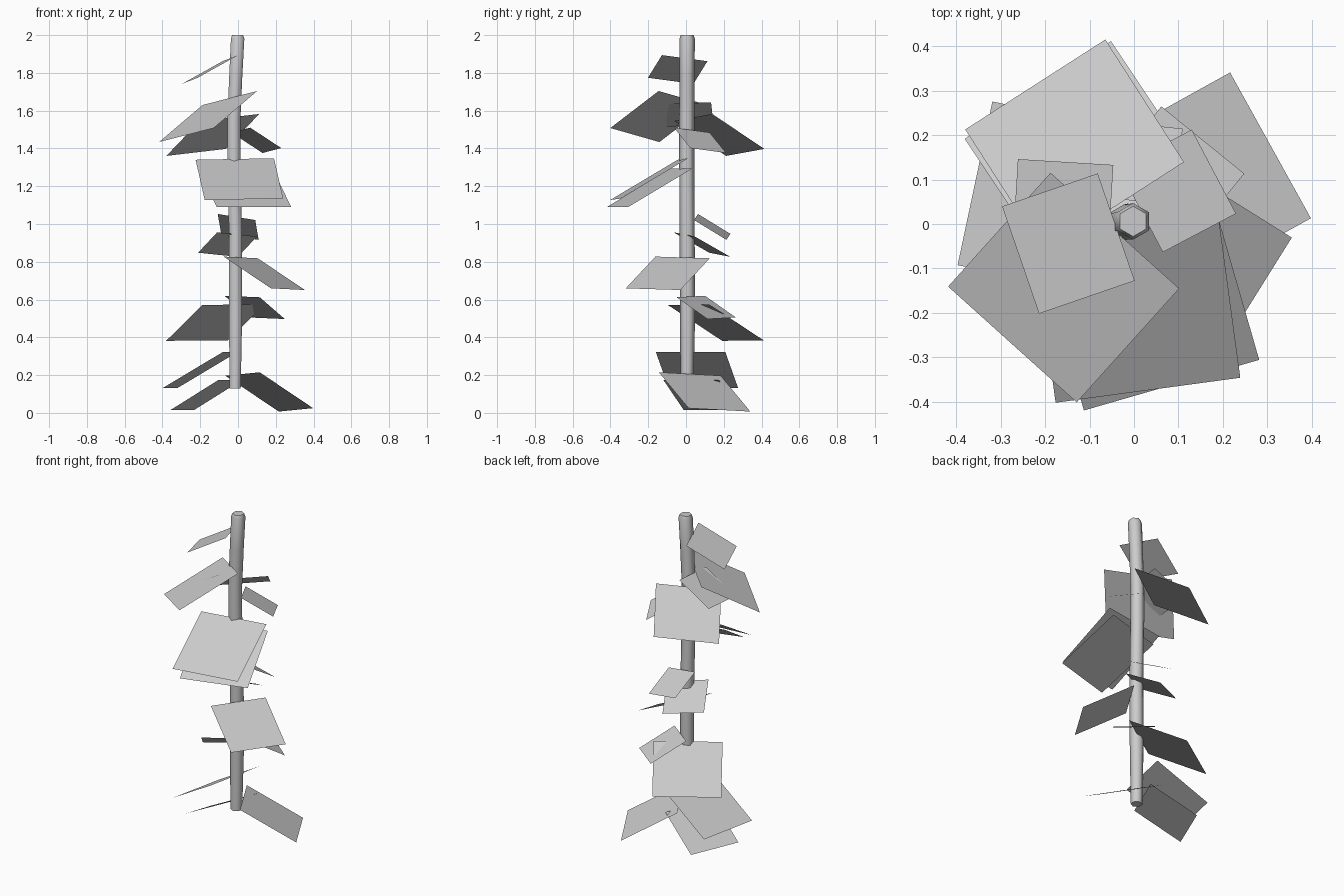
import bpy, bmesh, math
from mathutils import Vector

def make_object(name, bm):
    mesh = bpy.data.meshes.new(name)
    bm.to_mesh(mesh)
    bm.free()
    ob = bpy.data.objects.new(name, mesh)
    bpy.context.collection.objects.link(ob)
    return ob

# Stem: slightly bowed six-sided tube (x, y, z, radius)
path = [(-0.015, 0.005, 0.13, 0.034), (-0.013, 0.008, 0.5, 0.040),
        (-0.013, 0.006, 0.95, 0.040), (-0.022, 0.004, 1.35, 0.040),
        (-0.022, 0.004, 1.55, 0.040), (-0.012, 0.005, 1.78, 0.040),
        (-0.002, 0.006, 1.98, 0.041), (-0.002, 0.006, 2.0, 0.034)]
SIDES = 6
bm = bmesh.new()
rings = []
for x, y, z, r in path:
    angles = [math.radians(30) + 2 * math.pi * i / SIDES for i in range(SIDES)]
    rings.append([bm.verts.new((x + r * math.cos(a), y + r * math.sin(a), z)) for a in angles])
for lo, hi in zip(rings, rings[1:]):
    for i in range(SIDES):
        j = (i + 1) % SIDES
        bm.faces.new((lo[i], lo[j], hi[j], hi[i]))
bm.faces.new(rings[0][::-1])
bm.faces.new(rings[-1])
stem = make_object("stem", bm)
bpy.context.view_layer.objects.active = stem
stem.select_set(True)
bpy.ops.object.shade_smooth_by_angle(angle=math.radians(65))

def leaf(i, x, y, z, azimuth, size, drop, rise):
    """Square leaf: inner edge centred at (x, y, z), falling outwards by drop;
    rise lifts its right-hand side as seen looking outwards."""
    a = math.radians(azimuth)
    flat = math.sqrt(size ** 2 - drop ** 2)
    out = Vector((flat * math.cos(a), flat * math.sin(a), -drop))
    w = math.sqrt(size ** 2 - rise ** 2)
    side = Vector((w * math.sin(a), -w * math.cos(a), rise)) / 2
    base = Vector((x, y, z))
    bm = bmesh.new()
    corners = [base - side, base + side, base + side + out, base - side + out]
    bm.faces.new([bm.verts.new(c) for c in corners[::-1]])
    bm.normal_update()
    if bm.faces[:][0].normal.z < 0:
        bmesh.ops.reverse_faces(bm, faces=bm.faces[:])
    make_object(f"leaf_{i}", bm)

# Leaves, spiralling from the bottom to the top
leaves = [
    (0.024, 0.020, 0.206, 29, 0.375, 0.190, 0.018),
    (-0.040, 0.027, 0.175, 157, 0.320, 0.160, 0.0),
    (-0.040, 0.024, 0.323, 168, 0.376, 0.190, 0.0),
    (-0.024, 0.013, 0.573, 123.7, 0.395, 0.190, 0.003),
    (0.022, 0.025, 0.616, 51, 0.240, 0.115, -0.008),
    (0.014, -0.018, 0.823, -32, 0.340, 0.168, 0.009),
    (-0.005, -0.010, 0.945, 118, 0.240, 0.108, -0.022),
    (-0.008, 0.053, 1.037, 84, 0.202, 0.105, -0.032),
    (-0.014, -0.021, 1.295, -73.9, 0.410, 0.205, 0.0),
    (-0.017, -0.016, 1.344, -82.3, 0.419, 0.213, -0.008),
    (0.015, 0.031, 1.497, 27.8, 0.215, 0.108, 0.026),
    (-0.045, 0.038, 1.564, 122.7, 0.376, 0.185, 0.037),
    (-0.054, 0.010, 1.640, 176.5, 0.246, 0.120, 0.008),
    (-0.043, -0.015, 1.667, 228, 0.396, 0.196, -0.074),
    (-0.040, -0.007, 1.878, 199, 0.257, 0.120, -0.032),
]
for i, spec in enumerate(leaves, 1):
    leaf(i, *spec)
